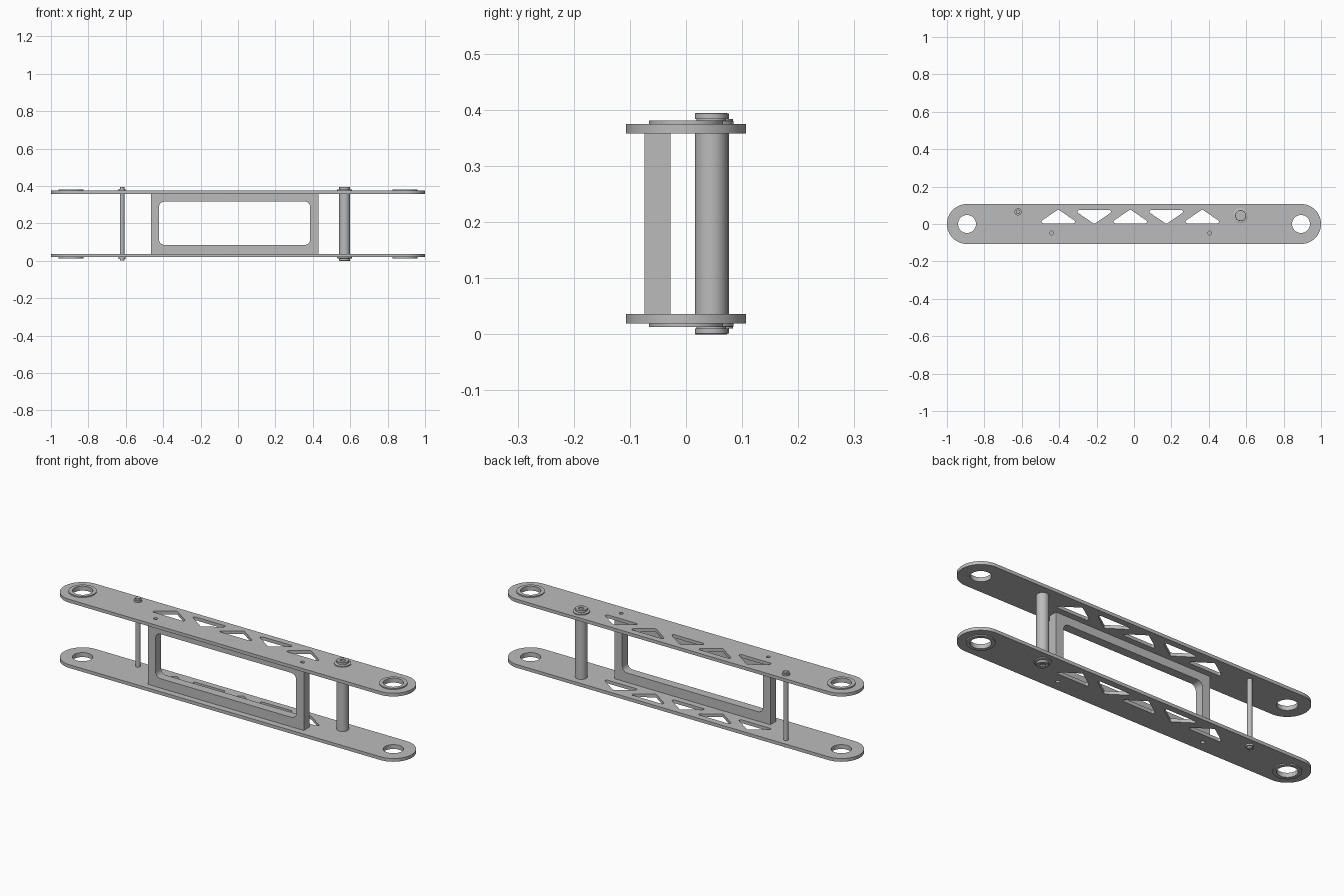
import bpy, bmesh, math
from mathutils import Matrix, Vector

cube = bpy.data.objects.get("Cube")
if cube:
    bpy.data.objects.remove(cube)

MID = 0.197            # height of the symmetry plane
PLATE_IN, PLATE_OUT = 0.161, 0.178   # plate faces, measured from MID

grey = bpy.data.materials.new("machined grey")
grey.use_nodes = True
colour = (0.5, 0.5, 0.5, 1)
grey.diffuse_color = colour
grey.node_tree.nodes["Principled BSDF"].inputs["Base Color"].default_value = colour


def finish(name, bm, matrix=Matrix()):
    """Turn a bmesh into a shaded, coloured object."""
    bmesh.ops.transform(bm, matrix=matrix, verts=bm.verts)
    bmesh.ops.remove_doubles(bm, verts=bm.verts, dist=1e-5)
    bmesh.ops.recalc_face_normals(bm, faces=bm.faces)
    mesh = bpy.data.meshes.new(name)
    bm.to_mesh(mesh)
    bm.free()
    mesh.materials.append(grey)
    obj = bpy.data.objects.new(name, mesh)
    bpy.context.collection.objects.link(obj)
    bpy.ops.object.select_all(action='DESELECT')
    obj.select_set(True)
    bpy.context.view_layer.objects.active = obj
    bpy.ops.object.shade_smooth_by_angle(angle=math.radians(35))
    return obj


def circle(x, y, r, n=48):
    return [(x + r * math.cos(math.tau * i / n), y + r * math.sin(math.tau * i / n))
            for i in range(n)]


def rounded(points, r, steps=6):
    """Round the corners of a polygon with arcs of radius r."""
    out = []
    for i, p in enumerate(points):
        p = Vector(p)
        a = (Vector(points[i - 1]) - p).normalized()
        b = (Vector(points[(i + 1) % len(points)]) - p).normalized()
        cut = r / math.tan(a.angle(b) / 2)
        start, end = p + a * cut, p + b * cut
        centre = p + (a + b).normalized() * math.hypot(cut, r)
        for k in range(steps + 1):
            d = start.lerp(end, k / steps) - centre
            out.append(tuple(centre + d.normalized() * r))
    return out


def rectangle(x0, x1, y0, y1):
    return [(x0, y0), (x1, y0), (x1, y1), (x0, y1)]


def sheet(name, loops, thickness, matrix):
    """Flat filled outline with holes, extruded to a thickness."""
    curve = bpy.data.curves.new(name, 'CURVE')
    curve.dimensions, curve.fill_mode = '2D', 'BOTH'
    curve.extrude = thickness / 2
    for loop in loops:
        spline = curve.splines.new('POLY')
        spline.points.add(len(loop) - 1)
        for point, (x, y) in zip(spline.points, loop):
            point.co = (x, y, 0, 1)
        spline.use_cyclic_u = True
    helper = bpy.data.objects.new(name + " outline", curve)
    bpy.context.collection.objects.link(helper)
    graph = bpy.context.evaluated_depsgraph_get()
    mesh = bpy.data.meshes.new_from_object(helper.evaluated_get(graph))
    bm = bmesh.new()
    bm.from_mesh(mesh)
    bpy.data.objects.remove(helper)
    bpy.data.curves.remove(curve)
    bpy.data.meshes.remove(mesh)
    return finish(name, bm, matrix)


def turned(name, x, y, profile, side=1, n=40, closed=False):
    """Lathe an (r, height from MID) profile about a vertical axis."""
    bm = bmesh.new()
    rings = []
    for r, h in profile:
        count = 1 if r == 0 else n
        rings.append([bm.verts.new((px, py, MID + side * h))
                      for px, py in circle(x, y, r, n)[:count]])
    pairs = list(zip(rings, rings[1:]))
    if closed:
        pairs.append((rings[-1], rings[0]))
    for a, b in pairs:
        for i in range(n):
            j = (i + 1) % n
            corners = [a[i % len(a)], a[j % len(a)], b[j % len(b)], b[i % len(b)]]
            bm.faces.new(list(dict.fromkeys(corners)))
    return finish(name, bm)


# Outline of the side plates, with end holes, truss cutouts and screw holes
R, END = 0.107, 0.893
screws = (-0.44, 0.405)
outline = [(s * (END + R * math.cos(t)), s * R * math.sin(t)) for s in (1, -1)
           for t in (math.pi * (i / 32 - 0.5) for i in range(33))]
loops = [outline] + [circle(s * END, 0, 0.052) for s in (1, -1)]
for i in range(5):
    cx = -0.405 + 0.1925 * i
    base, tip = (0.004, 0.078) if i % 2 == 0 else (0.074, 0.0)
    loops.append(rounded([(cx - 0.108, base), (cx + 0.108, base), (cx, tip)], 0.008))
loops += [circle(x, -0.048, 0.01, 20) for x in screws]

for side, label in ((1, "top"), (-1, "bottom")):
    height = MID + side * (PLATE_IN + PLATE_OUT) / 2
    sheet(label + "_plate", loops, PLATE_OUT - PLATE_IN, Matrix.Translation((0, 0, height)))

    # Flanged bushings in the end holes
    for s, hand in ((1, "left"), (-1, "right")):
        turned(f"{label}_{hand}_bushing", s * END, 0,
               [(0.048, PLATE_IN), (0.052, PLATE_IN), (0.052, PLATE_OUT),
                (0.066, PLATE_OUT), (0.066, 0.184), (0.048, 0.184)], side, 48, True)

    # Washer and hollow-ended cap on the thick post
    turned(label + "_post_washer", 0.57, 0.045,
           [(0, PLATE_OUT), (0.04, PLATE_OUT), (0.04, 0.183), (0.038, 0.184), (0, 0.184)], side)
    turned(label + "_post_cap", 0.57, 0.045,
           [(0, 0.184), (0.026, 0.184), (0.026, 0.187), (0.029, 0.187), (0.029, 0.196),
            (0.028, 0.197), (0.013, 0.197), (0.013, 0.19), (0, 0.19)], side)

    # Small nut on the thin rod
    turned(label + "_rod_nut", -0.62, 0.065,
           [(0, PLATE_OUT), (0.019, PLATE_OUT), (0.019, 0.187), (0.012, 0.187),
            (0.012, 0.196), (0, 0.196)], side, 24)

# Spacers between the plates
for name, x, y, r in (("thick_post", 0.57, 0.045, 0.029), ("thin_rod", -0.62, 0.065, 0.012)):
    turned(name, x, y, [(0, -PLATE_IN), (r, -PLATE_IN), (r, PLATE_IN), (0, PLATE_IN)])

# Rectangular frame with a rounded window
window = rounded(rectangle(-0.422, 0.386, 0.085, 0.316), 0.028)
frame = sheet("spacer_frame",
              [rectangle(-0.465, 0.43, MID - PLATE_IN, MID + PLATE_IN), window], 0.046,
              Matrix.Translation((0, -0.051, 0)) @ Matrix.Rotation(math.pi / 2, 4, 'X'))

# Blind screw holes drilled into the frame ends
for side in (1, -1):
    for x in screws:
        drill = turned("drill", x, -0.048,
                       [(0, 0.12), (0.01, 0.12), (0.01, 0.2), (0, 0.2)], side, 20)
        bpy.context.view_layer.objects.active = frame
        cut = frame.modifiers.new("screw hole", 'BOOLEAN')
        cut.operation, cut.object, cut.solver = 'DIFFERENCE', drill, 'EXACT'
        bpy.ops.object.modifier_apply(modifier=cut.name)
        bpy.data.objects.remove(drill)
